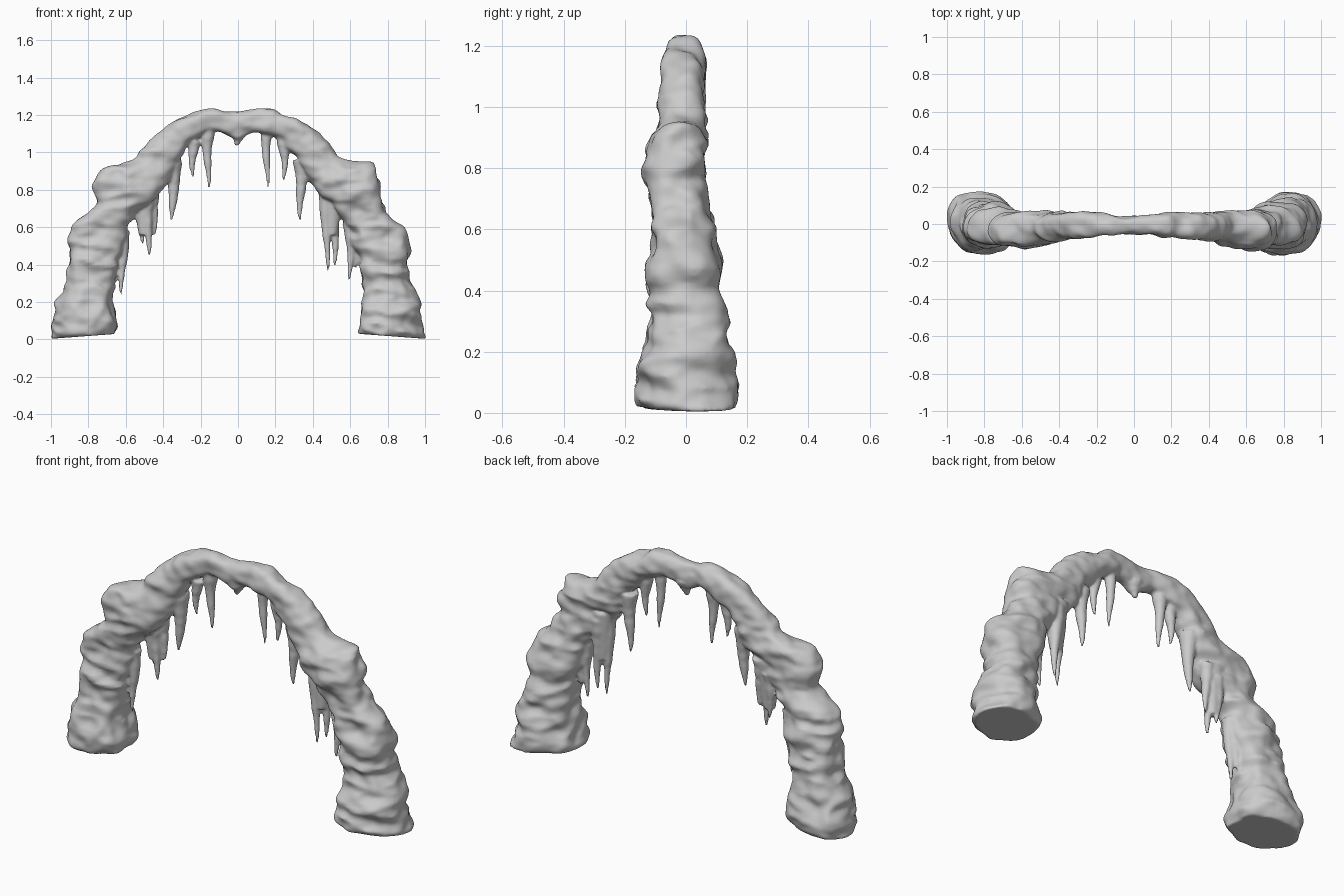
import bpy, bmesh, math, random
from mathutils import Vector, noise

if "Cube" in bpy.data.objects:
    bpy.data.objects.remove(bpy.data.objects["Cube"])

random.seed(4)

# Half-arch stations, foot to crown: inner x, inner z, outer x, outer z, front y, back y
HALF = [
    (.65, .03, .985, .005, -.14, .15), (.645, .06, .995, .03, -.16, .165),
    (.65, .12, .98, .12, -.155, .155), (.665, .25, .96, .24, -.13, .13),
    (.66, .36, .92, .32, -.125, .115), (.615, .49, .915, .49, -.12, .105),
    (.585, .61, .88, .60, -.11, .085), (.545, .68, .79, .69, -.11, .07),
    (.50, .72, .75, .76, -.115, .065), (.45, .76, .755, .86, -.13, .06),
    (.41, .80, .71, .935, -.12, .06), (.37, .86, .60, .95, -.10, .06),
    (.33, .93, .50, 1.02, -.095, .065), (.27, 1.02, .40, 1.125, -.08, .06),
    (.20, 1.08, .28, 1.185, -.075, .06), (.12, 1.11, .14, 1.235, -.065, .055)]
CROWN = (0, 1.07, 0, 1.22, -.05, .045)
SIDES, STEPS = 64, 8

# Icicles: x, y, root z, tip z, root radius
ICICLES = [
    (.155, .0, 1.13, .81, .034), (.245, -.01, 1.08, .85, .036), (.335, .0, .96, .64, .045),
    (.475, -.01, .80, .365, .042), (.515, .015, .78, .395, .044), (.60, -.01, .62, .32, .04),
    (.635, .0, .52, .38, .035),
    (-.16, .0, 1.13, .81, .04), (-.24, -.01, 1.06, .865, .036), (-.35, .0, .96, .64, .052),
    (-.48, -.01, .80, .45, .045), (-.515, .015, .76, .51, .04), (-.45, .01, .82, .56, .04),
    (-.62, -.01, .58, .24, .04), (-.645, .01, .50, .31, .035), (0, 0, 1.12, 1.035, .05)]


def spline(points, t):
    """Catmull-Rom blend of the station rows."""
    i = min(int(t), len(points) - 2)
    f = t - i
    p = [points[max(0, min(len(points) - 1, i + k))] for k in (-1, 0, 1, 2)]
    return [.5 * (2 * b + (c - a) * f + (2 * a - 5 * b + 4 * c - d) * f * f
                  + (3 * b - a - 3 * c + d) * f ** 3) for a, b, c, d in zip(*p)]


def rock(p):
    """Overhanging ledges on the legs, finer lumps overall."""
    leg = min(1, max(.3, (abs(p.x) - .2) * 2.5))
    ledge = noise.noise(Vector((p.x * 4 + 7, p.y * 5, p.z * 13)))
    ridge = .35 - abs(noise.noise(Vector((p.x * 5, p.y * 6 + 9, p.z * 14))) * 1.6)
    lump = noise.noise(Vector((p.x * 10, p.y * 10 + 3, p.z * 10)))
    fine = noise.noise(Vector((p.x * 17, p.y * 17 + 5, p.z * 22)))
    return leg * (.02 * ledge + .018 * ridge) + .017 * lump + .009 * fine


def loft(bm, rings):
    loops = [[bm.verts.new(p) for p in ring] for ring in rings]
    for a, b in zip(loops, loops[1:]):
        n = len(a)
        for j in range(n):
            bm.faces.new((a[j], a[(j + 1) % n], b[(j + 1) % n], b[j]))
    bm.faces.new(loops[0][::-1])
    bm.faces.new(loops[-1])


def arch_ring(row):
    xi, zi, xo, zo, y0, y1 = row
    inner, outer = Vector((xi, 0, zi)), Vector((xo, 0, zo))
    mid, half = (inner + outer) / 2, (outer - inner) / 2
    centre_y, half_y = (y0 + y1) / 2, (y1 - y0) / 2
    foot = max(0, 1 - mid.z / .35)
    ring = []
    for j in range(SIDES):
        a = 2 * math.pi * j / SIDES
        c, s = math.cos(a), math.sin(a)
        e = 2 / 2.5
        u = math.copysign(abs(c) ** e, c)
        v = math.copysign(abs(s) ** e, s)
        p = mid + half * u + Vector((0, centre_y + half_y * v + .025 * u * foot, 0))
        out = (half.normalized() * c + Vector((0, s, 0))).normalized()
        p += out * rock(p)
        p.x = max(-1.003, min(1.003, p.x))
        p.z = max(.0, p.z)
        ring.append(p)
    return ring


# Arch body
bm = bmesh.new()
stations = HALF + [CROWN] + [(-r[0], r[1], -r[2]) + r[3:] for r in reversed(HALF)]
count = (len(stations) - 1) * STEPS
loft(bm, [arch_ring(spline(stations, k / STEPS)) for k in range(count + 1)])

# Hanging icicles with flared roots and knobbly shafts
for x, y, top, tip, r in ICICLES:
    rings = []
    for k in range(13):
        t = k / 12
        rad = r * (.3 * (1 - t) ** 2 + .62 * (1 - t) ** .7 + .12) * random.uniform(.92, 1.08)
        z = top + (tip - top) * t
        cx = x + .006 * math.sin(t * 5 + x * 20)
        rings.append([Vector((cx + rad * math.cos(a), y + rad * math.sin(a), z))
                      for a in (2 * math.pi * j / 12 for j in range(12))])
    loft(bm, rings)

# Webs of ice joining the low icicle clusters to the legs
for s in (1, -1):
    rings = []
    for k in range(8):
        t = k / 7
        w, d = .07 * (1 - .55 * t), .055 * (1 - .5 * t)
        rings.append([Vector((s * .50 + w * math.cos(a), d * math.sin(a), .82 - .26 * t))
                      for a in (2 * math.pi * j / 16 for j in range(16))])
    loft(bm, rings)

bmesh.ops.recalc_face_normals(bm, faces=bm.faces)
mesh = bpy.data.meshes.new("ice_arch")
bm.to_mesh(mesh)
bm.free()
arch = bpy.data.objects.new("ice_arch", mesh)
bpy.context.collection.objects.link(arch)

# Fuse the parts into one smooth skin
fuse = arch.modifiers.new("fuse", 'REMESH')
fuse.mode = 'VOXEL'
fuse.voxel_size = .008
fuse.use_smooth_shade = True
soften = arch.modifiers.new("soften", 'SMOOTH')
soften.factor = .5
soften.iterations = 2
